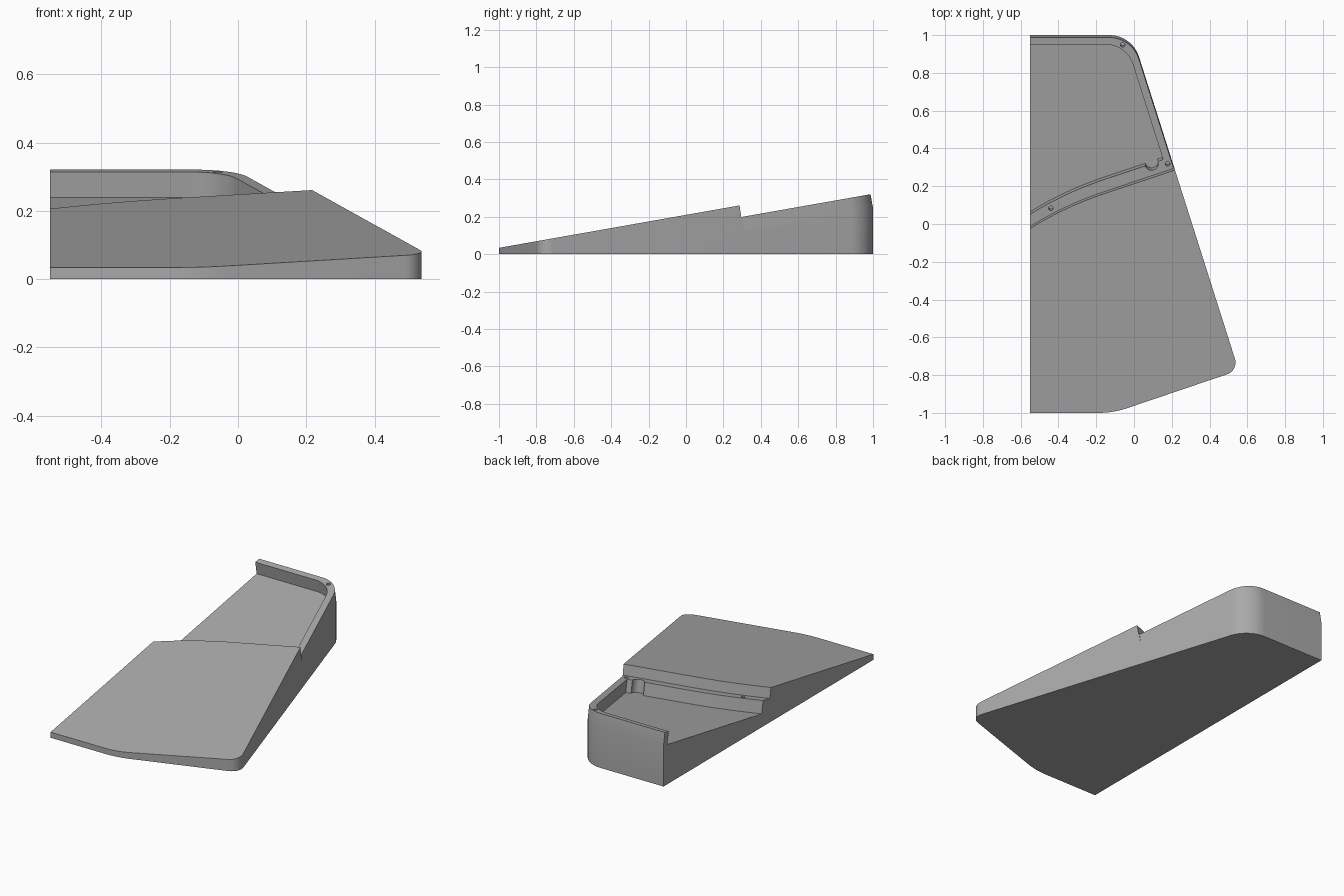
import bpy, bmesh, math
from mathutils import Vector

if "Cube" in bpy.data.objects:
    bpy.data.objects.remove(bpy.data.objects["Cube"], do_unlink=True)

TILT = math.radians(10)
NORMAL = Vector((0, -math.sin(TILT), math.cos(TILT)))
RIM, TOP = 0.076, 0.139          # heights above the tray floor, square to the slope


def floor_z(y):
    return 0.237 + math.tan(TILT) * (y - 0.95)


def top_z(y):
    return 0.034 + math.tan(TILT) * (y + 1)


def curve(a, c, b, w=1.0, n=12):
    """Rational quadratic arc from a to b with corner c."""
    out = []
    for i in range(n + 1):
        t = i / n
        k = ((1 - t) ** 2, 2 * w * t * (1 - t), t * t)
        out.append((a * k[0] + c * k[1] + b * k[2]) / sum(k))
    return out


def fillet(prev, corner, nxt, length):
    """Round a corner with a true circular arc."""
    p, c, q = Vector(prev), Vector(corner), Vector(nxt)
    u, v = (p - c).normalized(), (q - c).normalized()
    return curve(c + u * length, c, c + v * length, math.sin(u.angle(v) / 2))


def solid(name, low, high):
    """Closed solid between two matching rings of points."""
    bm = bmesh.new()
    a = [bm.verts.new(p) for p in low]
    b = [bm.verts.new(p) for p in high]
    bm.faces.new(a)
    bm.faces.new(b)
    for i in range(len(a)):
        j = (i + 1) % len(a)
        bm.faces.new((a[i], a[j], b[j], b[i]))
    bmesh.ops.recalc_face_normals(bm, faces=bm.faces)
    mesh = bpy.data.meshes.new(name)
    bm.to_mesh(mesh)
    bm.free()
    obj = bpy.data.objects.new(name, mesh)
    bpy.context.collection.objects.link(obj)
    return obj


def sloped(name, pts, level, start, end):
    """Prism square to the slope; pts are the plan outline at the given level."""
    base = []
    for x, y in pts:
        y -= NORMAL.y * level
        base.append(Vector((x, y, floor_z(y))))
    return solid(name, [p + NORMAL * start for p in base], [p + NORMAL * end for p in base])


def circle(x, y, r, n=24):
    return [(x + r * math.cos(i * math.tau / n), y + r * math.sin(i * math.tau / n))
            for i in range(n)]


# Wedge body with rounded plan outline
LEFT = -0.55
back, side, front = (-0.01, 1), (0.554, -0.775), (-0.11, -1)
back_arc = fillet((LEFT, 1), back, side, 0.12)
outline = [Vector((LEFT, 1)), *back_arc, *fillet(back, side, front, 0.065),
           *fillet(side, front, (LEFT, -1), 0.08), Vector((LEFT, -1))]
body = solid("wedge_body", [(x, y, 0) for x, y in outline],
             [(x, y, top_z(y)) for x, y in outline])

# Curved step line across the slope
step = curve(Vector((LEFT, -0.024)), Vector((-0.37, 0.09)), Vector((-0.15, 0.163)))
step = [Vector((-0.8, -0.19)), *step, Vector((1, 0.548))]
lowered = sloped("step_cutter", step + [Vector((1, 1.5)), Vector((-0.8, 1.5))], TOP, RIM, 0.5)

# Tilted outer face of the rear rim
rim_end = Vector((0.215, 0.287 + math.sin(TILT) * TOP))
outer = [Vector((-0.8, 1)), *back_arc, Vector(back) + (Vector(side) - Vector(back)) * 0.39]
hit = outer[-1]
outer[-1] = Vector((hit.x + (hit.y - rim_end.y) * 0.318, rim_end.y))
outer += [Vector((1, rim_end.y + 0.26)), Vector((1, 1.5)), Vector((-0.8, 1.5))]
rim_face = sloped("rim_face_cutter", outer, 0, 0, 0.5)

# Sunken tray behind the step
ledge = [p + Vector((0, 0.075)) for p in step[:-1]] + [Vector((0.07, 0.311)), Vector((0.154, 0.341))]
inner = (-0.039, 0.95)
tray = sloped("tray_cutter", ledge + fillet(ledge[-1], inner, (LEFT, 0.95), 0.11)
              + [Vector((-0.8, 0.95))], RIM, 0, 0.5)

# Round notch in the ledge and small screw holes in the rim
cutters = [lowered, rim_face, tray,
           sloped("notch_cutter", circle(0.093, 0.319, 0.035), RIM, 0, 0.12)]
for x, y in ((-0.06, 0.948), (0.178, 0.318), (-0.44, 0.083)):
    cutters.append(sloped("hole_cutter", circle(x, y, 0.012, 16), RIM, 0.03, 0.12))

bpy.ops.object.select_all(action='DESELECT')
bpy.context.view_layer.objects.active = body
body.select_set(True)
for cutter in cutters:
    cutter.hide_render = True
    mod = body.modifiers.new("cut", 'BOOLEAN')
    mod.operation, mod.solver, mod.object = 'DIFFERENCE', 'EXACT', cutter
    bpy.ops.object.modifier_apply(modifier=mod.name)
    bpy.data.objects.remove(cutter, do_unlink=True)

# Plain grey finish
grey = bpy.data.materials.new("plain_grey")
grey.use_nodes = True
colour = (0.4, 0.4, 0.4, 1)
grey.diffuse_color = colour
grey.node_tree.nodes["Principled BSDF"].inputs["Base Color"].default_value = colour
body.data.materials.clear()
body.data.materials.append(grey)
bpy.ops.object.shade_smooth_by_angle(angle=math.radians(25))
